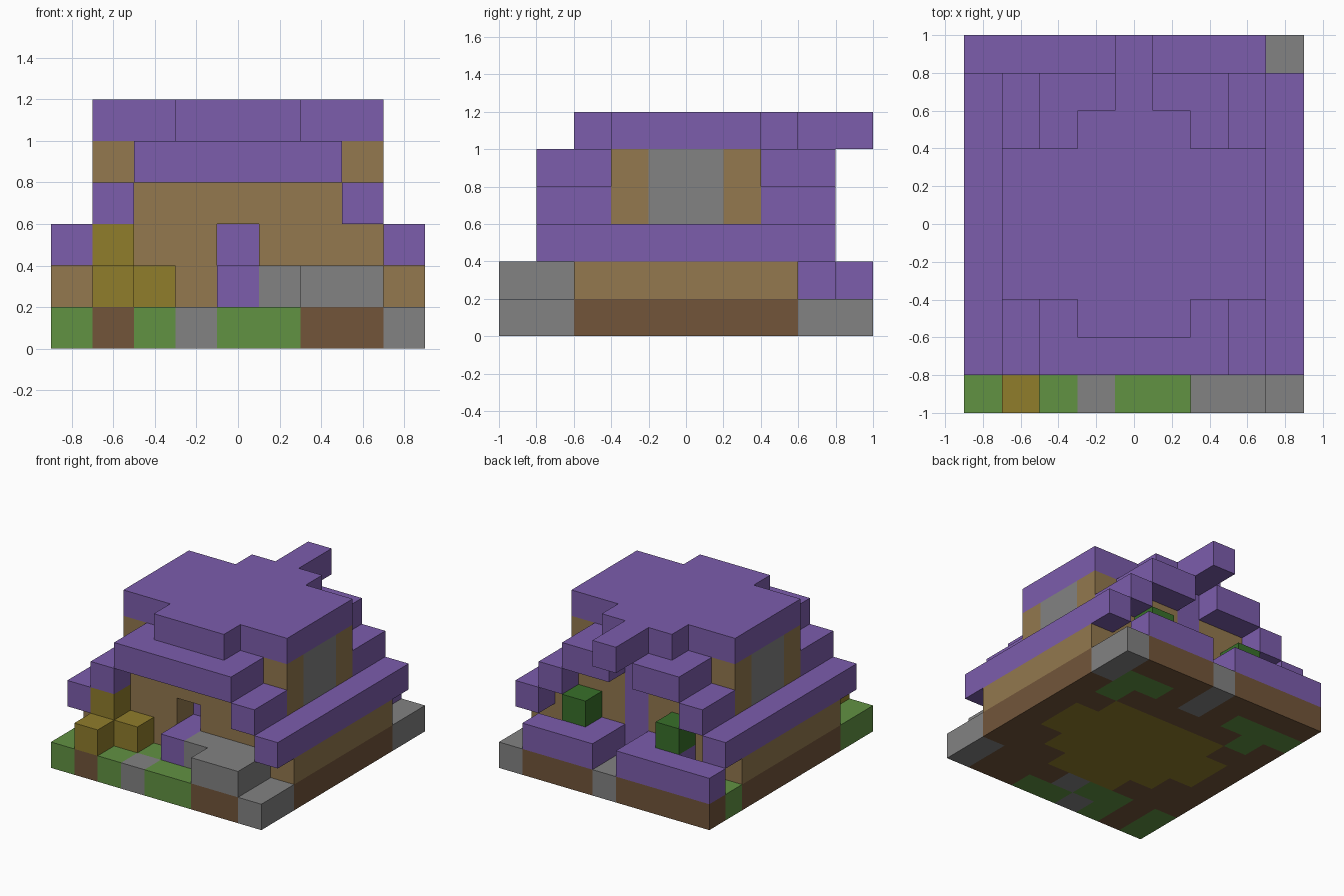
import bpy
import bmesh

UNIT = 0.2           # size of one block
NX, NY = 9, 10       # blocks across and deep

if "Cube" in bpy.data.objects:
    bpy.data.objects.remove(bpy.data.objects["Cube"])


def linear(c):
    c /= 255
    return c / 12.92 if c <= 0.04045 else ((c + 0.055) / 1.055) ** 2.4


def make_material(name, *rgb):
    mat = bpy.data.materials.new(name)
    mat.use_nodes = True
    color = [linear(c) for c in rgb] + [1]
    mat.diffuse_color = color
    mat.node_tree.nodes["Principled BSDF"].inputs["Base Color"].default_value = color
    return mat


PURPLE = make_material("purple_roof", 124, 93, 172)
WOOD = make_material("plank_brown", 147, 120, 78)
LOG = make_material("log_olive", 144, 125, 43)
GRASS = make_material("grass_green", 97, 146, 66)
LEAF = make_material("leaf_green", 56, 112, 42)
DIRT = make_material("dirt_brown", 114, 85, 58)
STONE = make_material("stone_gray", 130, 130, 130)


def finish(bm, name, mats):
    bmesh.ops.recalc_face_normals(bm, faces=bm.faces)
    mesh = bpy.data.meshes.new(name)
    bm.to_mesh(mesh)
    bm.free()
    for mat in mats:
        mesh.materials.append(mat)
    obj = bpy.data.objects.new(name, mesh)
    bpy.context.collection.objects.link(obj)


def box(name, mat, x, y, z):
    """Box between block coordinates, given as (start, end) pairs."""
    bm = bmesh.new()
    bmesh.ops.create_cube(bm, size=1)
    for v in bm.verts:
        v.co = [((a + b) / 2 + c * (b - a) - shift) * UNIT
                for (a, b), c, shift in zip((x, y, z), v.co, (NX / 2, NY / 2, 0))]
    finish(bm, name, [mat])


def pair(name, mat, x, y, z):
    """The same box on the left and right sides."""
    box("left_" + name, mat, x, y, z)
    box("right_" + name, mat, (NX - x[1], NX - x[0]), y, z)


# Ground slab: one letter per block, front row first
GROUND = ["gdgsggdds",
          "gdggsddds",
          "dddoooddd",
          "ddooooodd",
          "doooooood",
          "doooooood",
          "ddooooodd",
          "dgdddddgd",
          "gggdsdggs",
          "ddddsddds"]
bm = bmesh.new()
bmesh.ops.create_grid(bm, x_segments=NX, y_segments=NY, size=0.5)
for v in bm.verts:
    v.co.x *= NX * UNIT
    v.co.y *= NY * UNIT
extruded = bmesh.ops.extrude_face_region(bm, geom=bm.faces[:], use_keep_orig=True)
for item in extruded["geom"]:
    if isinstance(item, bmesh.types.BMVert):
        item.co.z += UNIT
bm.normal_update()
for face in bm.faces:
    center = face.calc_center_median()
    col = min(NX - 1, max(0, int(center.x / UNIT + NX / 2)))
    row = min(NY - 1, max(0, int(center.y / UNIT + NY / 2)))
    face.material_index = "gdso".index(GROUND[row][col])
finish(bm, "ground", [GRASS, DIRT, STONE, LOG])

# Walls
pair("low_side_wall", WOOD, (0, 1), (2, 8), (1, 2))
pair("middle_side_wall", WOOD, (1, 2), (3, 7), (2, 3))
pair("front_wall", WOOD, (1, 4), (2, 3), (1, 3))
pair("back_wall", WOOD, (1, 4), (7, 8), (1, 3))
box("front_wall_top", WOOD, (2, 7), (2, 3), (3, 4))
pair("back_wall_top", WOOD, (2, 4), (7, 8), (3, 4))
box("back_pillar", PURPLE, (4, 5), (7, 8), (1, 5))

# Upper storey sides with stone panels
for y in (3, 6):
    pair("upper_wall", WOOD, (1, 2), (y, y + 1), (3, 5))
pair("stone_panel", STONE, (1, 2), (4, 6), (3, 5))

# Stepped roof
pair("roof_eave", PURPLE, (0, 1), (1, 9), (2, 3))
for y in (1, 7):
    pair("roof_corner", PURPLE, (1, 2), (y, y + 2), (3, 4))
box("front_roof_ledge", PURPLE, (2, 7), (1, 3), (4, 5))
pair("back_roof_ledge", PURPLE, (2, 4), (7, 9), (4, 5))
box("roof_top", PURPLE, (1, 8), (3, 7), (5, 6))
for name, y in (("front_roof_tab", 2), ("back_roof_tab", 7)):
    box(name, PURPLE, (3, 6), (y, y + 1), (5, 6))
box("roof_beam", PURPLE, (4, 5), (8, 10), (5, 6))

# Doorway steps and stone porch
box("door_step", PURPLE, (4, 5), (1, 3), (1, 2))
box("inner_step", PURPLE, (4, 5), (3, 4), (1, 3))
box("porch_stone", STONE, (6, 8), (0, 2), (1, 2))
box("porch_stone_inner", STONE, (5, 6), (1, 2), (1, 2))

# Logs by the entrance
box("log_post", LOG, (1, 2), (1, 2), (1, 3))
box("front_log", LOG, (1, 2), (0, 1), (1, 2))
box("side_log", LOG, (2, 3), (1, 2), (1, 2))

# Back planters with bushes
box("right_planter", PURPLE, (0, 4), (9, 10), (1, 2))
box("left_planter", PURPLE, (5, 8), (9, 10), (1, 2))
pair("planter_inner", PURPLE, (2, 4), (8, 9), (1, 2))
pair("bush", LEAF, (2, 3), (8, 9), (2, 3))
